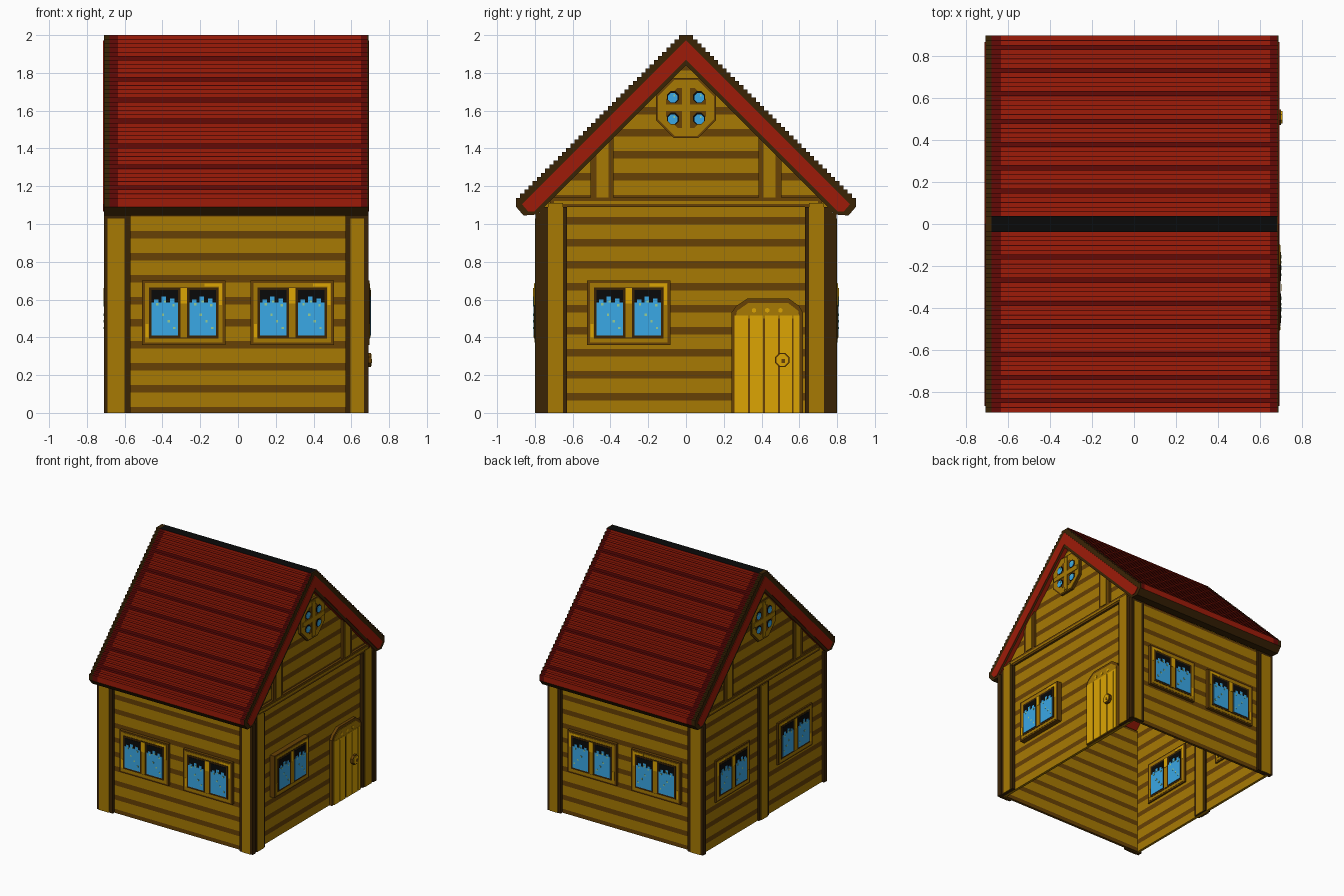
import bpy, bmesh, math

if "Cube" in bpy.data.objects:
    bpy.data.objects.remove(bpy.data.objects["Cube"])

# ---- flat colours -------------------------------------------------------
def lin(c):
    c /= 255
    return c / 12.92 if c <= 0.04045 else ((c + 0.055) / 1.055) ** 2.4

COLOURS = {
    "honey_wood": (167, 122, 3), "plank_gap": (103, 65, 5), "outline_brown": (58, 35, 5),
    "door_gold": (220, 165, 3), "roof_red": (158, 27, 8), "roof_dark_red": (100, 9, 6),
    "glass_blue": (58, 168, 230), "near_black": (9, 10, 10), "glass_glint": (150, 205, 150),
}
NAMES = list(COLOURS)
MATS = []
for n in NAMES:
    m = bpy.data.materials.new(n)
    m.diffuse_color = (*[lin(c) for c in COLOURS[n]], 1)
    m.use_nodes = True
    m.node_tree.nodes["Principled BSDF"].inputs["Base Color"].default_value = m.diffuse_color
    MATS.append(m)
HONEY, GAP, BROWN, GOLD, RED, DRED, BLUE, BLACK, GLINT = range(9)

# ---- wall frames: (u, z, outward depth) -> xyz --------------------------
WALLS = {
    "front": lambda u, z, d: (u, -0.775 - d, z),
    "back": lambda u, z, d: (u, 0.775 + d, z),
    "right": lambda u, z, d: (0.655 + d, u, z),
    "left": lambda u, z, d: (-0.69 - d, u, z),
    "left_inside": lambda u, z, d: (-0.67 + d, u, z),
}
parts = {}

def part(name):
    return parts.setdefault(name, bmesh.new())

def poly(name, wall, pts, d0, d1, mat):
    """Extrude a (u, z) outline outwards from a wall."""
    bm, f = part(name), WALLS[wall]
    a = [bm.verts.new(f(u, z, d0)) for u, z in pts]
    b = [bm.verts.new(f(u, z, d1)) for u, z in pts]
    faces = [bm.faces.new(a), bm.faces.new(b)]
    for i in range(len(pts)):
        j = (i + 1) % len(pts)
        faces.append(bm.faces.new((a[i], a[j], b[j], b[i])))
    for fc in faces:
        fc.material_index = mat

def box(name, wall, u0, u1, z0, z1, d0, d1, mat):
    poly(name, wall, [(u0, z0), (u1, z0), (u1, z1), (u0, z1)], d0, d1, mat)

def disc(name, wall, u, z, r, d0, d1, mat, n=8):
    pts = [(u + r * math.cos((i + .5) * math.tau / n), z + r * math.sin((i + .5) * math.tau / n))
           for i in range(n)]
    poly(name, wall, pts, d0, d1, mat)

# ---- planked walls ------------------------------------------------------
def planks(name, wall, top, first_gap, left, right, extra=()):
    gaps = [first_gap + 0.1165 * k for k in range(20)]
    zs = sorted({0.0, top, *extra, *[g + s for g in gaps for s in (-.02, .02) if 0 < g + s < top]})
    for z0, z1 in zip(zs, zs[1:]):
        mid = (z0 + z1) / 2
        mat = GAP if any(abs(mid - g) < .02 for g in gaps) else HONEY
        poly(name, wall, [(left(z0), z0), (right(z0), z0), (right(z1), z1), (left(z1), z1)],
             -0.02, 0, mat)

for w in ("front", "back"):
    planks(w + "_wall", w, 1.06, 0.012, lambda z: -.69, lambda z: .655)
half = lambda z: min(.775, 1.88 - z)
for w in ("right", "left"):
    planks(w + "_wall", w, 1.86, 0.085, lambda z: -half(z), half, (1.105,))

# ---- corner posts -------------------------------------------------------
for w in ("front", "back"):
    for u0, u1, a, b in ((-.71, -.57, -.69, -.60), (.57, .69, .595, .667)):
        box(w + "_posts", w, u0, u1, 0, 1.06, -.015, .021, BROWN)
        box(w + "_posts", w, a, b, 0, 1.03, .021, .025, HONEY)
for s in (-1, 1):
    box("right_posts", "right", s * .63, s * .775, 0, 1.09, -.01, .028, BROWN)
    box("right_posts", "right", s * .65, s * .73, 0, 1.11, .028, .033, HONEY)
for w in ("left", "left_inside"):
    box("middle_post", w, -.065, .065, 0, 1.09, 0, .012, BROWN)
    box("middle_post", w, -.042, .042, 0, 1.09, .012, .018, HONEY)

# ---- gable rail, short posts and round windows --------------------------
for w in ("right", "left"):
    k = .018 if w == "right" else .008
    box("gable_rails", w, -.72, .72, 1.09, 1.14, 0, k, GAP)
    box("gable_rails", w, -.70, .70, 1.107, 1.122, k, k + .003, HONEY)
    for s in (-1, 1):
        for a, b, d0, d1, mat in ((.385, .505, 0, k, GAP), (.41, .475, k, k + .006, HONEY)):
            poly("gable_posts", w, [(s * a, 1.14), (s * b, 1.14), (s * b, 1.86 - b), (s * a, 1.86 - a)],
                 d0, d1, mat)
    n, zc = "gable_round_window", 1.615
    disc(n, w, 0, zc, .172, 0, k, GAP)
    disc(n, w, 0, zc, .160, k, k + .003, HONEY)
    disc(n, w, 0, zc, .115, k + .003, k + .005, GAP)
    for s in (-1, 1):
        for t in (-1, 1):
            disc(n, w, s * .068, zc + t * .057, .034, k + .005, k + .007, BLACK)
            disc(n, w, s * .070, zc + t * .057 - .003, .027, k + .007, k + .009, BLUE)
            disc(n, w, s * .070 + .008, zc + t * .057 + .008, .007, k + .009, k + .010, GLINT, 4)
    box(n, w, -.02, .02, zc - .14, zc + .14, k + .005, k + .010, HONEY)
    box(n, w, -.14, .14, zc - .018, zc + .018, k + .005, k + .010, HONEY)

# ---- double windows -----------------------------------------------------
def window(wall, u, depth):
    n = wall + "_windows"
    def layer(a, b, z0, z1, i, mat):
        box(n, wall, u + a, u + b, z0, z1, depth - .010 + i * .002, depth - .008 + i * .002, mat)
    box(n, wall, u - .22, u + .22, .36, .70, 0, depth - .010, GAP)
    layer(-.205, .205, .372, .688, 0, HONEY)
    layer(-.183, .183, .395, .665, 1, BROWN)
    # bright spots on the frame
    layer(.187, .203, .57, .685, 1, GOLD)
    layer(.11, .203, .668, .685, 1, GOLD)
    layer(-.203, -.187, .40, .47, 1, GOLD)
    for s in (-1, 1):
        c = s * .1
        layer(c - .07, c + .07, .41, .65, 2, BLACK)
        layer(c - .07, c + .07, .41, .585, 3, BLUE)
        # ragged top of the blue, and glints
        for a, h in ((-.045, .6), (-.005, .615), (.04, .605)):
            layer(c + a - .012, c + a + .012, .585, h, 3, BLUE)
        for a, z in ((-.04, .575), (.0, .59), (.045, .57), (-.01, .52), (.02, .485), (.05, .45)):
            layer(c + a - .006, c + a + .006, z - .006, z + .006, 4, GLINT)
    layer(-.017, .017, .40, .66, 3, HONEY)
    layer(-.017, .017, .58, .66, 4, GOLD)

for u in (-.287, .287):
    window("front", u, .035)
    window("back", u, .035)
window("right", -.303, .05)
for u in (-.4, .4):
    window("left", u, .022)
    window("left_inside", u, .022)

# ---- door ---------------------------------------------------------------
poly("door_frame", "right", [(.24, 0), (.62, 0), (.62, .53), (.60, .565), (.545, .605), (.325, .605),
                             (.265, .565), (.24, .53)], 0, .022, GAP)
poly("door", "right", [(.262, .50), (.60, .50), (.595, .54), (.54, .582), (.33, .582), (.27, .54)],
     .022, .026, HONEY)
for a, b in ((.258, .328), (.338, .408), (.418, .488), (.498, .562), (.570, .600)):
    box("door", "right", a, b, 0, .515, .022, .028, GOLD)
for u in (.36, .43, .50):
    disc("door", "right", u, .543, .013, .026, .029, GOLD, 6)
disc("door_knob", "right", .51, .28, .041, .02, .048, GAP)
disc("door_knob", "right", .51, .28, .033, .048, .053, GOLD)
disc("door_knob", "right", .515, .275, .014, .053, .055, GAP, 4)

# ---- stepped roof: slab profile swept along x ---------------------------
STEPS, P, LIP = 39, .0221, .14
prof = [(0, 2.0), (.038, 2.0)]
kinds = [("ridge", 0)]
y, z = prof[-1]
for k in range(STEPS):
    for dy, dz, kind in ((0, -LIP * P, "lip"), (0, -(1 - LIP) * P, "face"),
                         ((1 - LIP) * P, 0, "face"), (LIP * P, 0, "lip")):
        y, z = y + dy, z + dz
        prof.append((y, z))
        kinds.append((kind, k))
prof += [(.899, 1.09), (.86, 1.045), (.79, 1.05), (.77, 1.07), (0, 1.84)]
kinds += [("face", 0), ("under", 0), ("under", 0), ("under", 0), ("ceiling", 0)]
SEAMS = {int(5.22 * i) for i in range(1, 8)}

XS = (-.71, -.68, -.635, .65, .682, .69)
ZONES = ("edge", "trim", "plank", "trim", "edge")

def roof_colour(zone, kind, k):
    if kind == "ceiling":
        return RED
    if kind == "under" or zone == "edge":
        return BROWN
    if kind == "ridge":
        return BLACK
    if zone == "trim" or kind == "lip" or k in SEAMS:
        return DRED
    return RED

bm = part("roof")
for s in (1, -1):
    rows = [[bm.verts.new((x, s * py, pz)) for py, pz in prof] for x in XS]
    for r0, r1, zone in zip(rows, rows[1:], ZONES):
        for i, (kind, k) in enumerate(kinds):
            f = bm.faces.new((r0[i], r0[i + 1], r1[i + 1], r1[i]))
            f.material_index = roof_colour(zone, kind, k)
    for r in (rows[0], rows[-1]):
        bm.faces.new(r).material_index = BROWN
bmesh.ops.remove_doubles(bm, verts=bm.verts, dist=1e-5)

# red rake boards on both roof ends
for w, d in (("right", .035), ("left", .020)):
    for s in (-1, 1):
        poly("rake_boards", w, [(0, 1.972), (s * .868, 1.104), (s * .835, 1.066), (s * .804, 1.066),
                                (0, 1.87)], d - .002, d + .004, RED)

# ---- turn every part into an object -------------------------------------
for name, bm in parts.items():
    bmesh.ops.recalc_face_normals(bm, faces=bm.faces)
    me = bpy.data.meshes.new(name)
    used = sorted({f.material_index for f in bm.faces})
    for f in bm.faces:
        f.material_index = used.index(f.material_index)
    bm.to_mesh(me)
    bm.free()
    for i in used:
        me.materials.append(MATS[i])
    bpy.context.collection.objects.link(bpy.data.objects.new(name, me))
